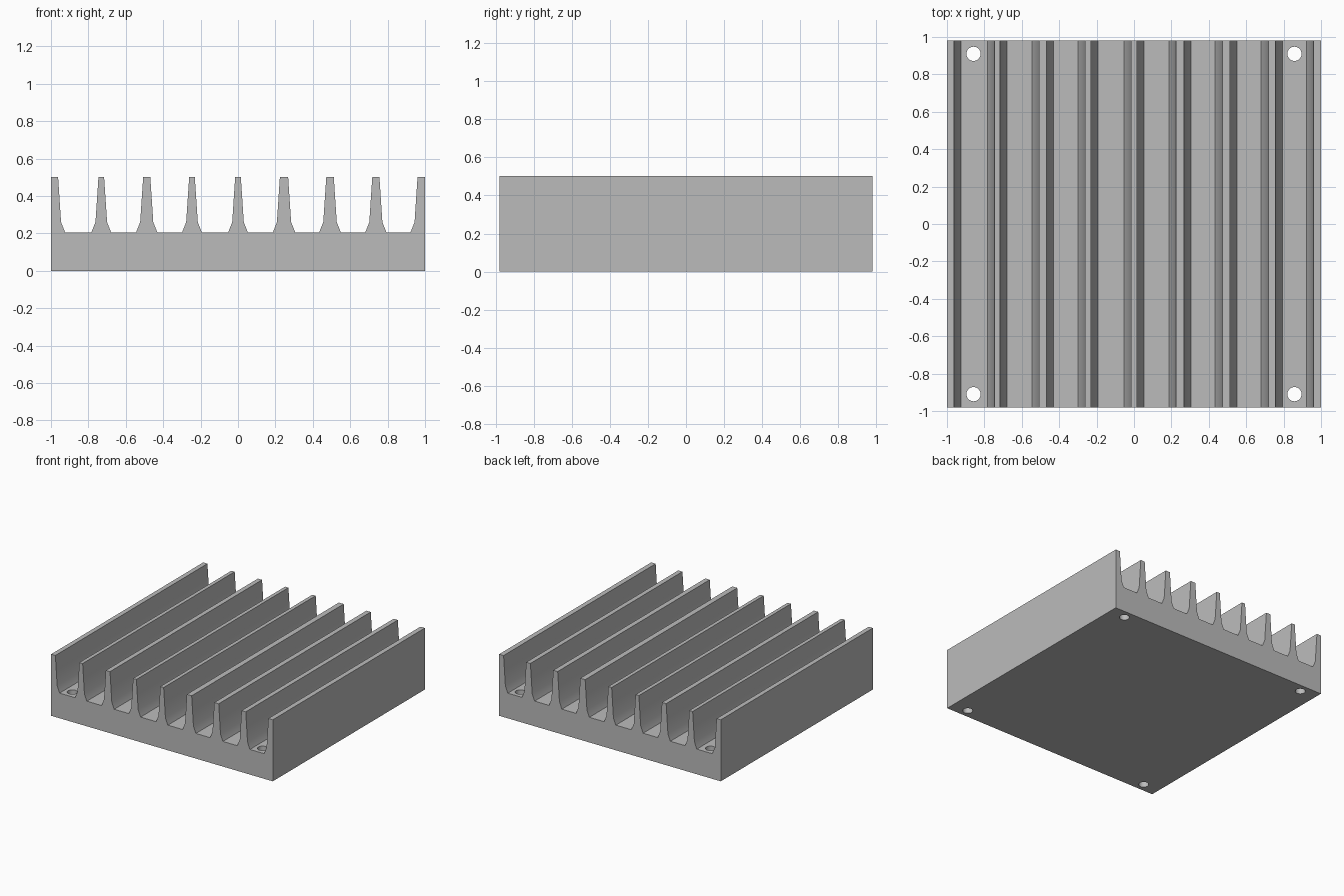
import bpy
import math

cube = bpy.data.objects.get("Cube")
if cube:
    bpy.data.objects.remove(cube, do_unlink=True)

HALF_X, HALF_Y = 1.0, 0.98
FLOOR, KNEE, TOP = 0.205, 0.26, 0.502

metal = bpy.data.materials.new("grey_metal")
metal.use_nodes = True
colour = (0.5, 0.5, 0.5, 1.0)
metal.diffuse_color = colour
metal.node_tree.nodes["Principled BSDF"].inputs["Base Color"].default_value = colour


def fin_side(x, side):
    """Tapered fin flank with a flared foot, from floor to tip."""
    return [(x + side * 0.038, FLOOR), (x + side * 0.016, KNEE), (x, TOP)]


# Cross-section: base plate, half fin at each end, inner fins between
inner_fins = [(-0.731, 0.015), (-0.488, 0.019), (-0.246, 0.015), (0.0, 0.015),
              (0.246, 0.022), (0.492, 0.02), (0.737, 0.019)]
profile = [(HALF_X, 0), (-HALF_X, 0), (-HALF_X, TOP)]
profile += reversed(fin_side(-0.962, 1))
for centre, half in inner_fins:
    profile += fin_side(centre - half, -1)
    profile += reversed(fin_side(centre + half, 1))
profile += fin_side(0.96, -1) + [(HALF_X, TOP)]

# Extrude the cross-section from front to back
n = len(profile)
verts = [(x, y, z) for y in (-HALF_Y, HALF_Y) for x, z in profile]
faces = [tuple(range(n))[::-1], tuple(range(n, 2 * n))]
faces += [(i, (i + 1) % n, (i + 1) % n + n, i + n) for i in range(n)]
mesh = bpy.data.meshes.new("heat_sink")
mesh.from_pydata(verts, [], faces)
mesh.materials.append(metal)
sink = bpy.data.objects.new("heat_sink", mesh)
bpy.context.collection.objects.link(sink)

# Consistent outward normals
bpy.context.view_layer.objects.active = sink
sink.select_set(True)
bpy.ops.object.mode_set(mode='EDIT')
bpy.ops.mesh.select_all(action='SELECT')
bpy.ops.mesh.normals_make_consistent(inside=False)
bpy.ops.object.mode_set(mode='OBJECT')

# Mounting holes through the base at the four corners
for sx in (-1, 1):
    for sy in (-1, 1):
        bpy.ops.mesh.primitive_cylinder_add(
            vertices=32, radius=0.038, depth=0.4,
            location=(sx * 0.858, sy * 0.91, 0.1))
        cutter = bpy.context.object
        cutter.name = "hole_cutter"
        cutter.data.materials.append(metal)
        cut = sink.modifiers.new("mounting_hole", 'BOOLEAN')
        cut.operation = 'DIFFERENCE'
        cut.solver = 'EXACT'
        cut.object = cutter
        bpy.ops.object.select_all(action='DESELECT')
        sink.select_set(True)
        bpy.context.view_layer.objects.active = sink
        bpy.ops.object.modifier_apply(modifier=cut.name)
        bpy.data.objects.remove(cutter, do_unlink=True)

# Smooth the flared feet and holes, keep corners crisp
bpy.ops.object.shade_smooth_by_angle(angle=math.radians(30))
